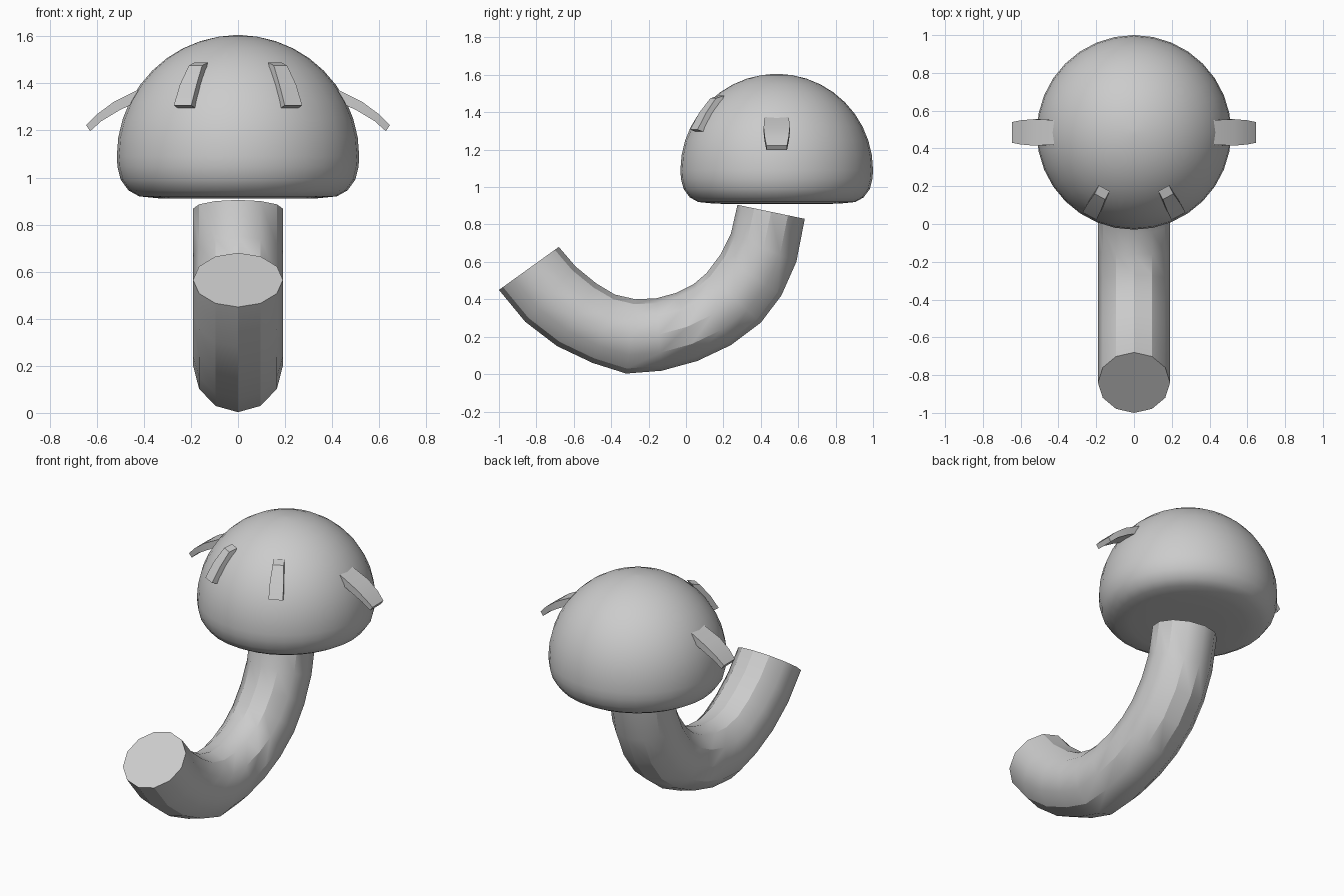
import bpy, bmesh, math
from mathutils import Vector, Matrix

if "Cube" in bpy.data.objects:
    bpy.data.objects.remove(bpy.data.objects["Cube"])

grey = bpy.data.materials.new("plain_grey")
grey.diffuse_color = (0.6, 0.6, 0.6, 1)
grey.use_nodes = True
grey.node_tree.nodes["Principled BSDF"].inputs["Base Color"].default_value = grey.diffuse_color
HEAD_Y = 0.485


def finish(name, bm, angle):
    bmesh.ops.recalc_face_normals(bm, faces=bm.faces)
    mesh = bpy.data.meshes.new(name)
    bm.to_mesh(mesh)
    bm.free()
    mesh.materials.append(grey)
    ob = bpy.data.objects.new(name, mesh)
    bpy.context.collection.objects.link(ob)
    bpy.ops.object.select_all(action='DESELECT')
    bpy.context.view_layer.objects.active = ob
    ob.select_set(True)
    bpy.ops.object.shade_smooth_by_angle(angle=math.radians(angle))
    return ob


def loft(rings):
    """Skin closed rings of points and cap both ends."""
    bm = bmesh.new()
    rows = [[bm.verts.new(p) for p in r] for r in rings]
    n = len(rows[0])
    for a, b in zip(rows, rows[1:]):
        for i in range(n):
            j = (i + 1) % n
            bm.faces.new((a[i], a[j], b[j], b[i]))
    bm.faces.new(rows[0])
    bm.faces.new(rows[-1])
    return bm


# Domed cap: rounded flat underside, then a hemisphere
R, ZC = 0.515, 1.09
profile = [(0.2, 0.91), (0.33, 0.911), (0.42, 0.92), (0.465, 0.945), (0.498, 0.99), (0.512, 1.045)]
profile += [(R * math.cos(math.radians(a)), ZC + R * math.sin(math.radians(a)))
            for a in range(0, 90, 9)]
profile.append((0.012, ZC + R))
SEG = 32
finish("dome", loft([[(r * math.cos(2 * math.pi * i / SEG),
                       HEAD_Y + r * math.sin(2 * math.pi * i / SEG), z)
                      for i in range(SEG)] for r, z in profile]), 40)

# Bent stem: outer and inner edge of each ring in the side plane (y, z)
outer = [(-1, .45), (-.86, .28), (-.69, .15), (-.5, .06), (-.32, .003), (-.13, .018),
         (.06, .07), (.24, .155), (.40, .275), (.51, .42), (.59, .60), (.635, .83)]
inner = [(-.68, .68), (-.59, .575), (-.48, .485), (-.38, .425), (-.27, .40), (-.16, .405),
         (-.05, .435), (.04, .48), (.11, .54), (.185, .64), (.24, .75), (.275, .905)]
rings = []
for o, i in zip(outer, inner):
    o, i = Vector((0, *o)), Vector((0, *i))
    mid, half = (o + i) / 2, (o - i) / 2
    rings.append([mid + half * math.cos(k * math.pi / 6)
                  + Vector((0.191 * math.sin(k * math.pi / 6), 0, 0)) for k in range(12)])
finish("stem", loft(rings), 30)


# Curved fins: sections of (outer r, outer z, inner r, inner z, half width)
def fin(name, sections, degrees):
    turn = Matrix.Translation((0, HEAD_Y, 0)) @ Matrix.Rotation(math.radians(degrees), 4, 'Z')
    rings = [[turn @ Vector(p) for p in ((ro, -w, zo), (ro, w, zo), (ri, w, zi), (ri, -w, zi))]
             for ro, zo, ri, zi, w in sections]
    finish(name, loft(rings), 20)


side = [(.42, 1.375, .40, 1.335, .065), (.53, 1.32, .505, 1.285, .07),
        (.60, 1.268, .58, 1.24, .064), (.645, 1.222, .628, 1.197, .055)]
front = [(.385, 1.475, .335, 1.489, .032), (.45, 1.395, .40, 1.37, .04),
         (.502, 1.307, .45, 1.29, .042)]
for label, a, b in (("right", 0, -62), ("left", 180, -118)):
    fin(label + "_side_fin", side, a)
    fin(label + "_front_fin", front, b)
